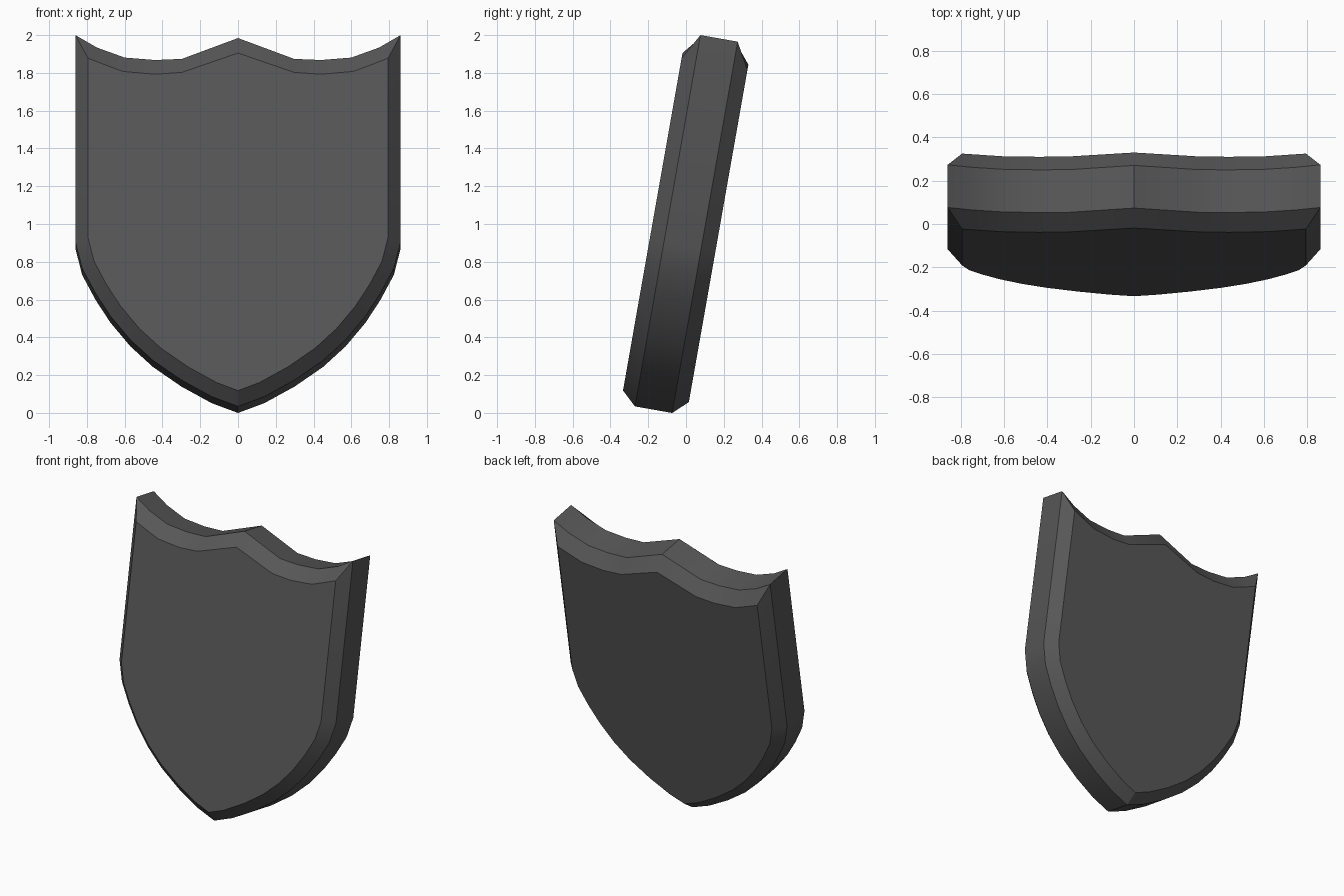
import bpy, bmesh, math
from mathutils import Vector

cube = bpy.data.objects.get("Cube")
if cube:
    bpy.data.objects.remove(cube, do_unlink=True)

TILT = math.radians(10)
INSET = 0.067          # width of the bevel along sides and bottom
MID, RIM, FACE = -0.172, 0.1, 0.177   # depth centre, half depths of rim and faces

# Right half of the outline: top edge (rim and face), then lower curve to the tip
top_rim = [(0, 1.967), (0.297, 1.855), (0.44, 1.849), (0.60, 1.862), (0.747, 1.916), (0.861, 1.983)]
top_face = [(0, 1.873), (0.297, 1.769), (0.44, 1.759), (0.61, 1.774), (0.70, 1.808), (0.794, 1.845)]
lower_rim = [(0.861, 0.871), (0.825, 0.729), (0.755, 0.596), (0.675, 0.472), (0.57, 0.345),
             (0.45, 0.234), (0.30, 0.129), (0.14, 0.040), (0, -0.013)]


def inset_lower(points):
    """Offset the lower curve inwards by INSET, mitring each corner."""
    pts = [Vector(top_rim[-1])] + [Vector(p) for p in points]
    pts.append(Vector((-pts[-2].x, pts[-2].y)))
    out = []
    for a, b, c in zip(pts, pts[1:], pts[2:]):
        n1, n2 = [Vector((d.y, -d.x)).normalized() for d in (b - a, c - b)]
        m = (n1 + n2).normalized()
        out.append(tuple(b + m * INSET / m.dot(n1)))
    return out


def full(half):
    """Mirror a half outline into a closed loop."""
    return half + [(-x, v) for x, v in half[-2:0:-1]]


rim = full(top_rim + lower_rim)
face = full(top_face + inset_lower(lower_rim))

# Charcoal material
mat = bpy.data.materials.new("charcoal")
mat.use_nodes = True
colour = (0.095, 0.095, 0.095, 1)
mat.diffuse_color = colour
bsdf = next(n for n in mat.node_tree.nodes if n.type == 'BSDF_PRINCIPLED')
bsdf.inputs["Base Color"].default_value = colour
bsdf.inputs["Roughness"].default_value = 0.6

# Shield body: four stacked outlines joined by bevels and a rim
bm = bmesh.new()
loops = []
for outline, w in ((face, MID - FACE), (rim, MID - RIM), (rim, MID + RIM), (face, MID + FACE)):
    loops.append([bm.verts.new((x, v * math.sin(TILT) + w * math.cos(TILT),
                                v * math.cos(TILT) - w * math.sin(TILT))) for x, v in outline])
n = len(rim)
for a, b in zip(loops, loops[1:]):
    for i in range(n):
        j = (i + 1) % n
        bm.faces.new((a[i], a[j], b[j], b[i]))
bm.faces.new(loops[0])
bm.faces.new(loops[-1])
bmesh.ops.recalc_face_normals(bm, faces=bm.faces[:])
mesh = bpy.data.meshes.new("shield")
bm.to_mesh(mesh)
bm.free()
mesh.materials.append(mat)
shield = bpy.data.objects.new("shield", mesh)
bpy.context.collection.objects.link(shield)

# Smooth along the curves, crisp at bevels and corners
bpy.ops.object.select_all(action='DESELECT')
shield.select_set(True)
bpy.context.view_layer.objects.active = shield
bpy.ops.object.shade_smooth_by_angle(angle=math.radians(28))
